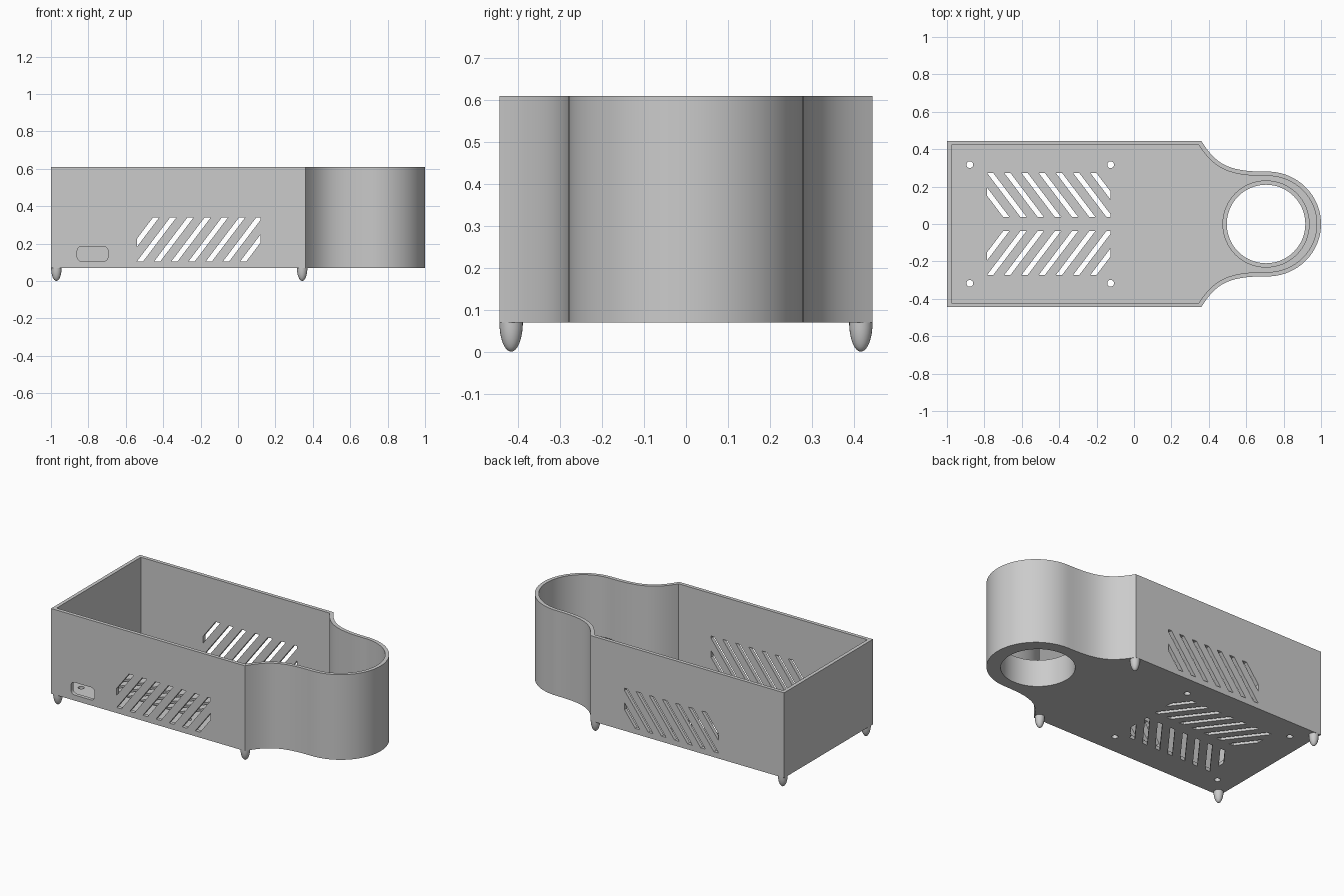
import bpy, bmesh, math
from mathutils import Vector
from mathutils.geometry import interpolate_bezier

cube = bpy.data.objects.get("Cube")
if cube:
    bpy.data.objects.remove(cube, do_unlink=True)

BASE, FLOOR, TOP, WALL = 0.07, 0.092, 0.61, 0.023
RING_X = 0.706

grey = bpy.data.materials.new("plain grey")
grey.use_nodes = True
grey.diffuse_color = (0.6, 0.6, 0.6, 1)
grey.node_tree.nodes["Principled BSDF"].inputs["Base Color"].default_value = (0.6, 0.6, 0.6, 1)


def add_object(name, bm):
    bmesh.ops.recalc_face_normals(bm, faces=bm.faces)
    mesh = bpy.data.meshes.new(name)
    bm.to_mesh(mesh)
    bm.free()
    mesh.materials.append(grey)
    obj = bpy.data.objects.new(name, mesh)
    bpy.context.collection.objects.link(obj)
    return obj


def prism(bm, points, low, high, axis="z"):
    """Extrude a flat outline along z, or along y for outlines drawn in x and z."""
    place = (lambda p, d: (p[0], p[1], d)) if axis == "z" else (lambda p, d: (p[0], d, p[1]))
    bottom = [bm.verts.new(place(p, low)) for p in points]
    top = [bm.verts.new(place(p, high)) for p in points]
    bm.faces.new(bottom)
    bm.faces.new(top)
    for i in range(len(points)):
        bm.faces.new((bottom[i - 1], bottom[i], top[i], top[i - 1]))


def circle(x, y, r, n):
    return [(x + r * math.cos(math.tau * i / n), y + r * math.sin(math.tau * i / n)) for i in range(n)]


def inset(points, d):
    """Offset a counter-clockwise outline inwards."""
    result = []
    for i, p in enumerate(points):
        a = (p - points[i - 1]).normalized()
        b = (points[(i + 1) % len(points)] - p).normalized()
        na, nb = Vector((-a.y, a.x)), Vector((-b.y, b.x))
        result.append(p + (na + nb) * d / (1 + na.dot(nb)))
    return result


def clip(points, limit, sign):
    """Keep the part of an outline with sign * x >= sign * limit."""
    result = []
    for i, q in enumerate(points):
        p = points[i - 1]
        if (p[0] - limit) * (q[0] - limit) < 0:
            t = (limit - p[0]) / (q[0] - p[0])
            result.append((limit, p[1] + t * (q[1] - p[1])))
        if sign * (q[0] - limit) >= 0:
            result.append(q)
    return result


def slots(left, low):
    """Row of eight slanted slots, trimmed at both ends of the row."""
    for k in range(-1, 7):
        x = left + 0.092 * k
        shape = [(x, low), (x + 0.033, low), (x + 0.211, low + 0.235), (x + 0.178, low + 0.235)]
        yield clip(clip(shape, left, 1), left + 0.66, -1)


def cut(target, bm):
    cutter = add_object("cutter", bm)
    cutter.hide_render = True
    mod = target.modifiers.new("cut", "BOOLEAN")
    mod.operation, mod.solver, mod.object = "DIFFERENCE", "EXACT", cutter
    bpy.context.view_layer.objects.active = target
    bpy.ops.object.modifier_apply(modifier=mod.name)
    bpy.data.objects.remove(cutter, do_unlink=True)


# Outline: box, concave neck, round end
neck = [p.to_2d() for p in interpolate_bezier(
    Vector((0.36, 0.445, 0)), Vector((0.44, 0.31, 0)), Vector((0.52, 0.279, 0)), Vector((0.715, 0.28, 0)), 20)]
nose = [Vector((0.715 + 0.285 * math.cos(a), 0.28 * math.sin(a)))
        for a in (math.pi * (i / 48 - 0.5) for i in range(1, 48))]
outline = ([Vector((-1, 0.445)), Vector((-1, -0.445))]
           + [Vector((p.x, -p.y)) for p in neck] + nose + neck[::-1])

# Open tray
bm = bmesh.new()
prism(bm, outline, BASE, TOP)
tray = add_object("tray", bm)
bm = bmesh.new()
prism(bm, inset(outline, WALL), FLOOR, TOP + 0.1)
cut(tray, bm)

# Vents, screw holes, round opening and cable port
bm = bmesh.new()
prism(bm, circle(RING_X, 0, 0.22, 64), 0, 0.15)
for shape in slots(-0.54, 0.105):
    prism(bm, shape, -0.6, 0.6, "y")
for side in (-1, 1):
    for shape in slots(-0.785, -0.272):
        prism(bm, [(x, y * side) for x, y in shape], 0.02, 0.1)
    for x in (-0.878, -0.125):
        prism(bm, circle(x, 0.317 * side, 0.018, 24), 0.02, 0.1)
port = []
for i, (x, z) in enumerate([(-0.72, 0.16), (-0.835, 0.16), (-0.835, 0.13), (-0.72, 0.13)]):
    port += [(x + 0.025 * math.cos(a), z + 0.025 * math.sin(a))
             for a in (math.pi / 2 * (i + j / 6) for j in range(7))]
prism(bm, port, -0.6, -0.4, "y")
cut(tray, bm)

# Short tube around the round opening
bm = bmesh.new()
prism(bm, circle(RING_X, 0, 0.233, 64), BASE, 0.24)
tube = add_object("opening_tube", bm)
bm = bmesh.new()
prism(bm, circle(RING_X, 0, 0.21, 64), 0, 0.4)
cut(tube, bm)

# Four half-ellipsoid feet
feet = []
for place, x in (("left", 0.343), ("right", -0.971)):
    for end, y in (("front", -0.417), ("back", 0.417)):
        bm = bmesh.new()
        bmesh.ops.create_uvsphere(bm, u_segments=24, v_segments=16, radius=1)
        bmesh.ops.delete(bm, geom=[v for v in bm.verts if v.co.z > 0.01], context="VERTS")
        bmesh.ops.holes_fill(bm, edges=bm.edges)
        for v in bm.verts:
            v.co = (x + v.co.x * 0.028, y + v.co.y * 0.028, BASE + v.co.z * 0.07)
        feet.append(add_object(f"foot_{end}_{place}", bm))

# Smooth curved walls, crisp edges
for obj in [tray, tube] + feet:
    bpy.ops.object.select_all(action="DESELECT")
    obj.select_set(True)
    bpy.context.view_layer.objects.active = obj
    bpy.ops.object.shade_smooth_by_angle(angle=math.radians(30))
